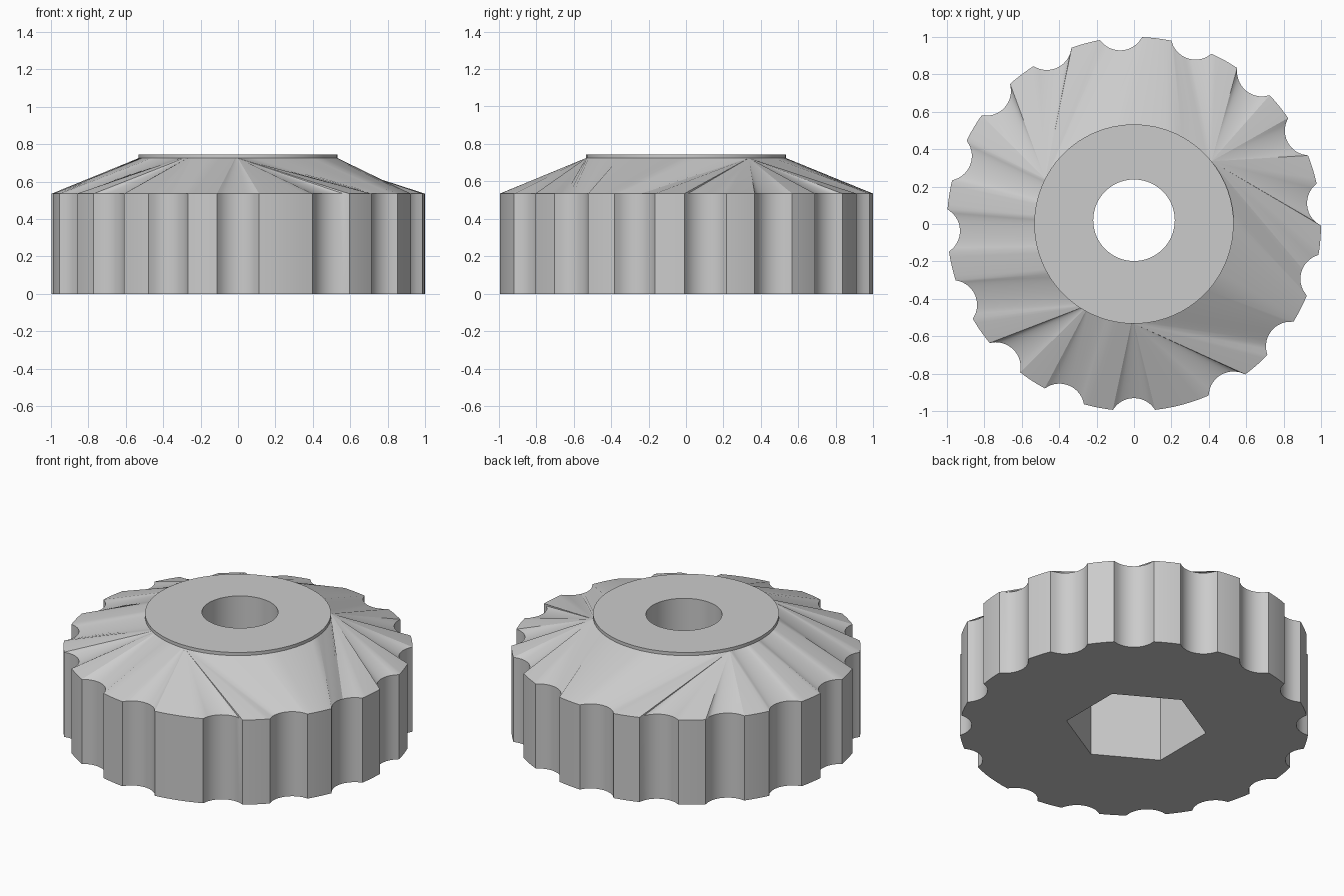
import bpy
import bmesh
from math import sin, cos, sqrt, radians, acos, degrees

if "Cube" in bpy.data.objects:
    bpy.data.objects.remove(bpy.data.objects["Cube"], do_unlink=True)

GRIP_TOP, COLLAR_LOW, COLLAR_TOP, POCKET_TOP = 0.535, 0.725, 0.745, 0.45
COLLAR_R, BORE_R, HEX_R, BORE_Y = 0.533, 0.218, 0.405, 0.02
SCALLOP_DIST, SCALLOP_R, PITCH, COUNT = 1.065, 0.134, 22, 16
HALF = degrees(acos((1 + SCALLOP_DIST**2 - SCALLOP_R**2) / (2 * SCALLOP_DIST)))

# Which collar angle each grip angle is joined to on the sloping shoulder
SHOULDER = [(-83, -90), (-100, -92), (-112, -118), (-150, -124), (-165, -155),
            (-180, -179), (-207, -207), (-260, -207), (-288, -321),
            (-375, -321), (-403, -450), (-444, -450)]


def collar_angle(a):
    for (a0, b0), (a1, b1) in zip(SHOULDER, SHOULDER[1:]):
        if a >= a1:
            return b0 + (b1 - b0) * (a - a0) / (a1 - a0)
    return SHOULDER[-1][1]


def polar(r, a, y=0.0):
    return (r * cos(radians(a)), r * sin(radians(a)) + y)


def grip_outline():
    """Angles and radii round the scalloped edge, with one wider land."""
    out = []
    for k in range(COUNT):
        mid = -90 - PITCH * k
        for i in range(13):
            d = HALF * (1 - i / 6)
            s = SCALLOP_DIST * sin(radians(d))
            out.append((mid + d, SCALLOP_DIST * cos(radians(d))
                        - sqrt(SCALLOP_R**2 - s * s)))
        end = mid - PITCH if k < COUNT - 1 else -450
        start, stop = mid - HALF, end + HALF
        out += [(start + (stop - start) * i / 6, 1.0) for i in range(1, 6)]
    return out


bm = bmesh.new()


def ring(points, z):
    return [bm.verts.new((x, y, z)) for x, y in points]


def wall(low, high):
    for i in range(len(low)):
        bm.faces.new((low[i - 1], low[i], high[i], high[i - 1]))


# Grip, shoulder and collar
outline = grip_outline()
edge = [polar(r, a) for a, r in outline]
circle = [polar(COLLAR_R, collar_angle(a)) for a, r in outline]
rings = [ring(edge, 0), ring(edge, GRIP_TOP),
         ring(circle, COLLAR_LOW), ring(circle, COLLAR_TOP)]
for low, high in zip(rings, rings[1:]):
    wall(low, high)

# Hexagonal pocket below and round bore above
hexagon = [polar(HEX_R, 30 + 60 * i, BORE_Y) for i in range(6)]
bore = [polar(BORE_R, 5 * i, BORE_Y) for i in range(72)]
wall(ring(hexagon, 0), ring(hexagon, POCKET_TOP))
wall(ring(bore, POCKET_TOP), ring(bore, COLLAR_TOP))

# Flat faces between the open rims at each level
bmesh.ops.remove_doubles(bm, verts=bm.verts, dist=0.0005)
for z in (0, POCKET_TOP, COLLAR_TOP):
    rim = [e for e in bm.edges if e.is_boundary
           and all(abs(v.co.z - z) < 0.001 for v in e.verts)]
    bmesh.ops.triangle_fill(bm, edges=rim, use_beauty=True)
bmesh.ops.recalc_face_normals(bm, faces=bm.faces)

mesh = bpy.data.meshes.new("knob")
bm.to_mesh(mesh)
bm.free()
knob = bpy.data.objects.new("knob", mesh)
bpy.context.collection.objects.link(knob)

# Material
grey = bpy.data.materials.new("light_grey")
grey.use_nodes = True
grey.diffuse_color = (0.6, 0.6, 0.6, 1)
grey.node_tree.nodes["Principled BSDF"].inputs["Base Color"].default_value = (0.6, 0.6, 0.6, 1)
mesh.materials.append(grey)

bpy.context.view_layer.objects.active = knob
knob.select_set(True)
bpy.ops.object.shade_smooth_by_angle(angle=radians(25))
